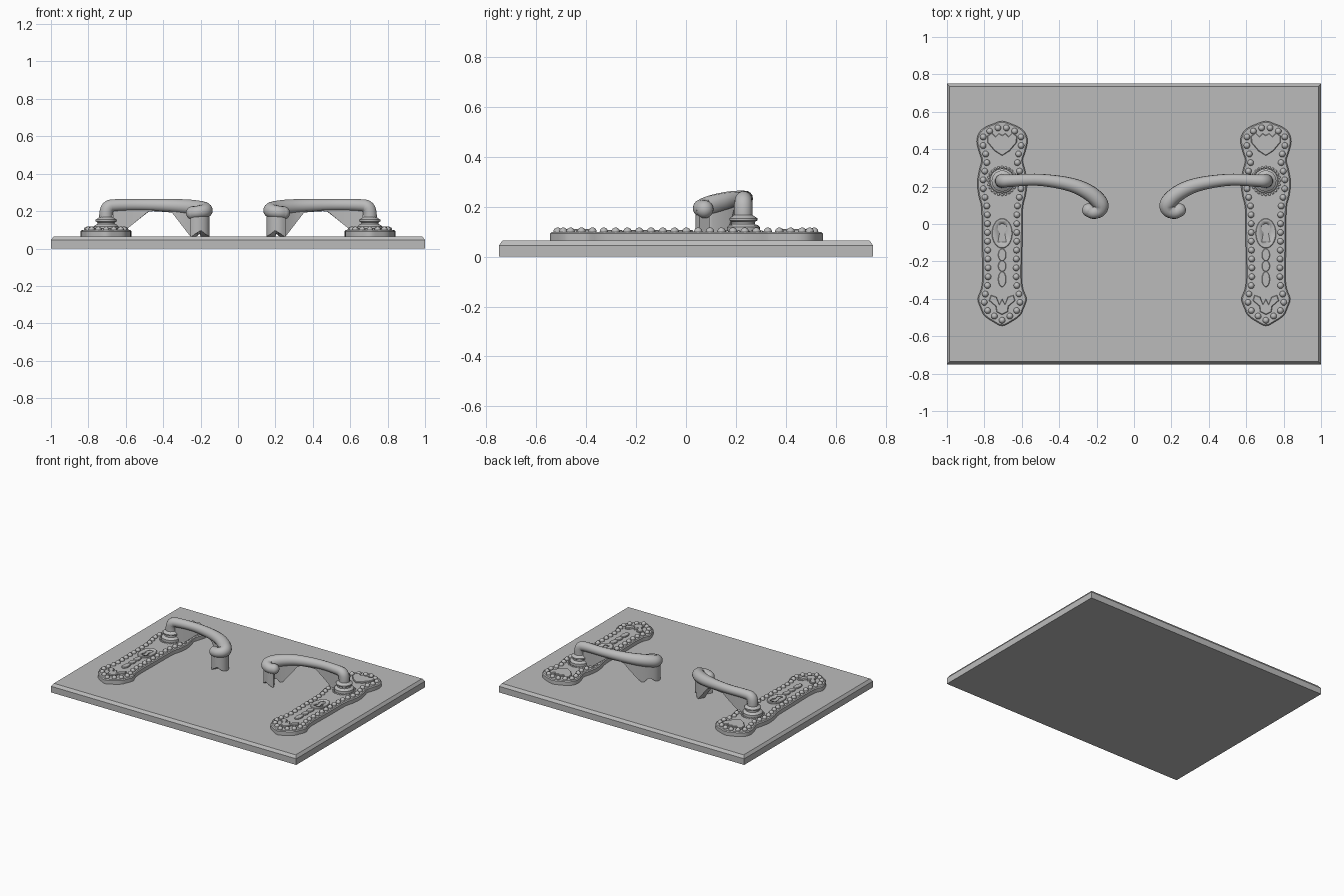
import bpy, bmesh, math
from mathutils import Vector, Matrix

if "Cube" in bpy.data.objects:
    bpy.data.objects.remove(bpy.data.objects["Cube"])

grey = bpy.data.materials.new("plain grey")
grey.use_nodes = True
GREY = (0.5, 0.5, 0.5, 1)
grey.diffuse_color = GREY
grey.node_tree.nodes["Principled BSDF"].inputs["Base Color"].default_value = GREY

CX, CY = -0.705, 0.23        # plate centre line, spindle position
FLOOR, FACE = 0.065, 0.098   # top of board, top of door plate


def finish(name, mesh, mirrored=True):
    obj = bpy.data.objects.new(name, mesh)
    bpy.context.collection.objects.link(obj)
    mesh.materials.clear()
    mesh.materials.append(grey)
    bpy.ops.object.select_all(action='DESELECT')
    obj.select_set(True)
    bpy.context.view_layer.objects.active = obj
    bpy.ops.object.shade_smooth_by_angle(angle=math.radians(35))
    if mirrored:
        mod = obj.modifiers.new("other side", 'MIRROR')
        mod.use_mirror_merge = False
    return obj


def to_object(name, bm, mirrored=True):
    bmesh.ops.recalc_face_normals(bm, faces=bm.faces[:])
    mesh = bpy.data.meshes.new(name)
    bm.to_mesh(mesh)
    bm.free()
    return finish(name, mesh, mirrored)


def smooth_path(pts, steps, closed=False):
    """Catmull-Rom samples through the points."""
    p = [Vector(q) for q in pts]
    p = [p[-1]] + p + p[:2] if closed else [p[0]] + p + [p[-1]]
    out = []
    for a, b, c, d in zip(p, p[1:], p[2:], p[3:]):
        for i in range(steps):
            t = i / steps
            out.append(0.5 * (2 * b + (c - a) * t + (2 * a - 5 * b + 4 * c - d) * t * t
                              + (3 * b - a - 3 * c + d) * t ** 3))
    return out if closed else out + [p[-1]]


def mirror_half(half):
    """Complete a right-hand outline whose first and last points may lie on x = 0."""
    return half + [(-x, y) for x, y in reversed(half) if x > 0]


def slab(name, pts, z0, z1, chamfer=0.0, mirrored=True, x0=CX):
    bm = bmesh.new()
    face = bm.faces.new([bm.verts.new((x0 + p[0], p[1], z0)) for p in pts])
    if face.normal.z < 0:
        face.normal_flip()
    top = bmesh.ops.extrude_face_region(bm, geom=[face], use_keep_orig=True)["geom"]
    bmesh.ops.translate(bm, verts=[g for g in top if isinstance(g, bmesh.types.BMVert)],
                        vec=(0, 0, z1 - chamfer - z0))
    bmesh.ops.recalc_face_normals(bm, faces=bm.faces[:])
    if chamfer:
        cap = [f for f in bm.faces if f.normal.z > 0.9]
        bmesh.ops.inset_region(bm, faces=cap, thickness=chamfer, depth=0)
        for v in {v for f in cap for v in f.verts}:
            v.co.z = z1
    return to_object(name, bm, mirrored)


def ellipse(cy, rx, ry, n=20):
    return [(rx * math.cos(k * math.tau / n), cy + ry * math.sin(k * math.tau / n))
            for k in range(n)]


def beads(name, centres, r, z):
    bm = bmesh.new()
    for x, y in centres:
        bmesh.ops.create_uvsphere(bm, u_segments=12, v_segments=8, radius=r,
                                  matrix=Matrix.Translation((CX + x, y, z)))
    return to_object(name, bm)


# Display board
slab("board", [(-1, -0.75), (1, -0.75), (1, 0.75), (-1, 0.75)], 0, FLOOR, 0.02, False, 0)

# Door plates
half = [(0, -0.545), (0.045, -0.525), (0.095, -0.49), (0.115, -0.45), (0.131, -0.40),
        (0.113, -0.35), (0.105, -0.28), (0.108, -0.1), (0.11, 0.08), (0.125, 0.15),
        (0.133, 0.22), (0.122, 0.29), (0.11, 0.34), (0.122, 0.38), (0.136, 0.44),
        (0.125, 0.485), (0.095, 0.515), (0.05, 0.535), (0, 0.55)]
outline = smooth_path(mirror_half(half), 3, closed=True)
slab("door_plate", outline, FLOOR, FACE, 0.006)

# Bead border, evenly spaced along the inset outline
inner = []
for i, p in enumerate(outline):
    t = (outline[(i + 1) % len(outline)] - outline[i - 1]).normalized()
    inner.append(p + Vector((-t.y, t.x)) * 0.03)
lengths = [(inner[(i + 1) % len(inner)] - p).length for i, p in enumerate(inner)]
count = round(sum(lengths) / 0.047)
step, travelled, centres = sum(lengths) / count, 0.0, []
for i, p in enumerate(inner):
    while len(centres) < count and len(centres) * step <= travelled + lengths[i]:
        f = (len(centres) * step - travelled) / lengths[i]
        centres.append(p.lerp(inner[(i + 1) % len(inner)], f))
    travelled += lengths[i]
beads("border_beads", centres, 0.017, FACE + 0.002)

# Fine beading around the spindle
beads("spindle_beads", [(x, y) for x, y in ellipse(CY, 0.074, 0.074, 24)], 0.007, FACE)

# Raised ornaments
crest = mirror_half([(0, 0.365), (0.04, 0.39), (0.078, 0.435), (0.08, 0.47),
                     (0.055, 0.488), (0.035, 0.468), (0.018, 0.485), (0, 0.475)])
slab("crest_ornament", crest, FACE - 0.004, FACE + 0.012, 0.004)
tulip = mirror_half([(0, -0.485), (0.03, -0.47), (0.035, -0.44), (0.07, -0.41),
                     (0.06, -0.38), (0.03, -0.39), (0.015, -0.43), (0, -0.40)])
slab("tulip_ornament", tulip, FACE - 0.004, FACE + 0.012, 0.004)
for i, (cy, ry) in enumerate([(-0.165, 0.034), (-0.225, 0.03), (-0.295, 0.042)]):
    slab(f"drop_ornament_{i + 1}", ellipse(cy, 0.022, ry, 14), FACE - 0.004, FACE + 0.008, 0.003)

# Keyhole surround with its opening
surround = slab("keyhole_surround", ellipse(-0.05, 0.055, 0.08, 28),
                FACE - 0.001, FACE + 0.008, 0.003)
key = mirror_half([(0.022, -0.095), (0.013, -0.045), (0.024, -0.03), (0.022, -0.008), (0, 0.004)])
cutter = slab("keyhole_cutter", key, FACE - 0.02, FACE + 0.03, mirrored=False)
cutter.hide_render = True
cutter.hide_viewport = True
cut = surround.modifiers.new("keyhole", 'BOOLEAN')
cut.operation, cut.object, cut.solver = 'DIFFERENCE', cutter, 'EXACT'
surround.modifiers.move(1, 0)

# Turned collar at the foot of each handle
profile = [(0.066, FACE - 0.005), (0.066, 0.118), (0.058, 0.126), (0.047, 0.13), (0.047, 0.14),
           (0.056, 0.145), (0.056, 0.154), (0.044, 0.162), (0.036, 0.168)]
bm = bmesh.new()
rings = [[bm.verts.new((CX + x, y, z)) for x, y in ellipse(CY, r, r, 28)] for r, z in profile]
for a, b in zip(rings, rings[1:]):
    for k in range(len(a)):
        bm.faces.new((a[k - 1], a[k], b[k], b[k - 1]))
bm.faces.new(rings[0])
bm.faces.new(rings[-1])
to_object("handle_collar", bm)

# Lever: along, y, z and radius at each station
stations = [(0, CY, 0.14, 0.037), (0, CY, 0.19, 0.037), (0.012, CY, 0.22, 0.036),
            (0.05, 0.232, 0.231, 0.033), (0.2, 0.236, 0.233, 0.032), (0.36, 0.212, 0.228, 0.037),
            (0.46, 0.17, 0.219, 0.042), (0.522, 0.115, 0.207, 0.043), (0.524, 0.078, 0.2, 0.038),
            (0.49, 0.062, 0.194, 0.035), (0.463, 0.074, 0.19, 0.036)]
path = smooth_path(stations, 6)
curve = bpy.data.curves.new("lever_path", 'CURVE')
curve.dimensions = '3D'
curve.bevel_depth, curve.bevel_resolution, curve.use_fill_caps = 1.0, 5, True
spline = curve.splines.new('POLY')
spline.points.add(len(path) - 1)
for point, s in zip(spline.points, path):
    point.co = (CX + s[0], s[1], s[2], 1)
    point.radius = s[3]
guide = bpy.data.objects.new("lever_guide", curve)
bpy.context.collection.objects.link(guide)
graph = bpy.context.evaluated_depsgraph_get()
lever_mesh = bpy.data.meshes.new_from_object(guide.evaluated_get(graph))
bpy.data.objects.remove(guide)
finish("lever", lever_mesh)
end = path[-1]
bm = bmesh.new()
bmesh.ops.create_uvsphere(bm, u_segments=20, v_segments=12, radius=end[3],
                          matrix=Matrix.Translation((CX + end[0], end[1], end[2])))
to_object("lever_tip", bm)


# Web below the lever, arched in the middle and notched under the curl
def web_bottom(u):
    z = min(0.2, 0.2 - (0.23 - u) * 0.8, 0.2 - (u - 0.35) * 1.2)
    notch = 0.035 * max(0, 1 - abs(u - 0.5) / 0.03)
    return max(FLOOR - 0.002, z) + notch


bm = bmesh.new()
web = [s for s in path if s[2] > 0.18 and s[0] > 0.03]
sections = []
for i, s in enumerate(web):
    a, b = web[max(i - 1, 0)], web[min(i + 1, len(web) - 1)]
    side = Vector((a[1] - b[1], b[0] - a[0])).normalized() * (0.01 + 0.014 * min(1, s[0] / 0.45))
    x, y, low = CX + s[0], s[1], web_bottom(s[0])
    sections.append([bm.verts.new((x + d * side.x, y + d * side.y, z))
                     for d, z in ((-1, low), (1, low), (1, s[2]), (-1, s[2]))])
for a, b in zip(sections, sections[1:]):
    for k in range(4):
        bm.faces.new((a[k - 1], a[k], b[k], b[k - 1]))
bm.faces.new(sections[0])
bm.faces.new(sections[-1])
to_object("lever_web", bm)
